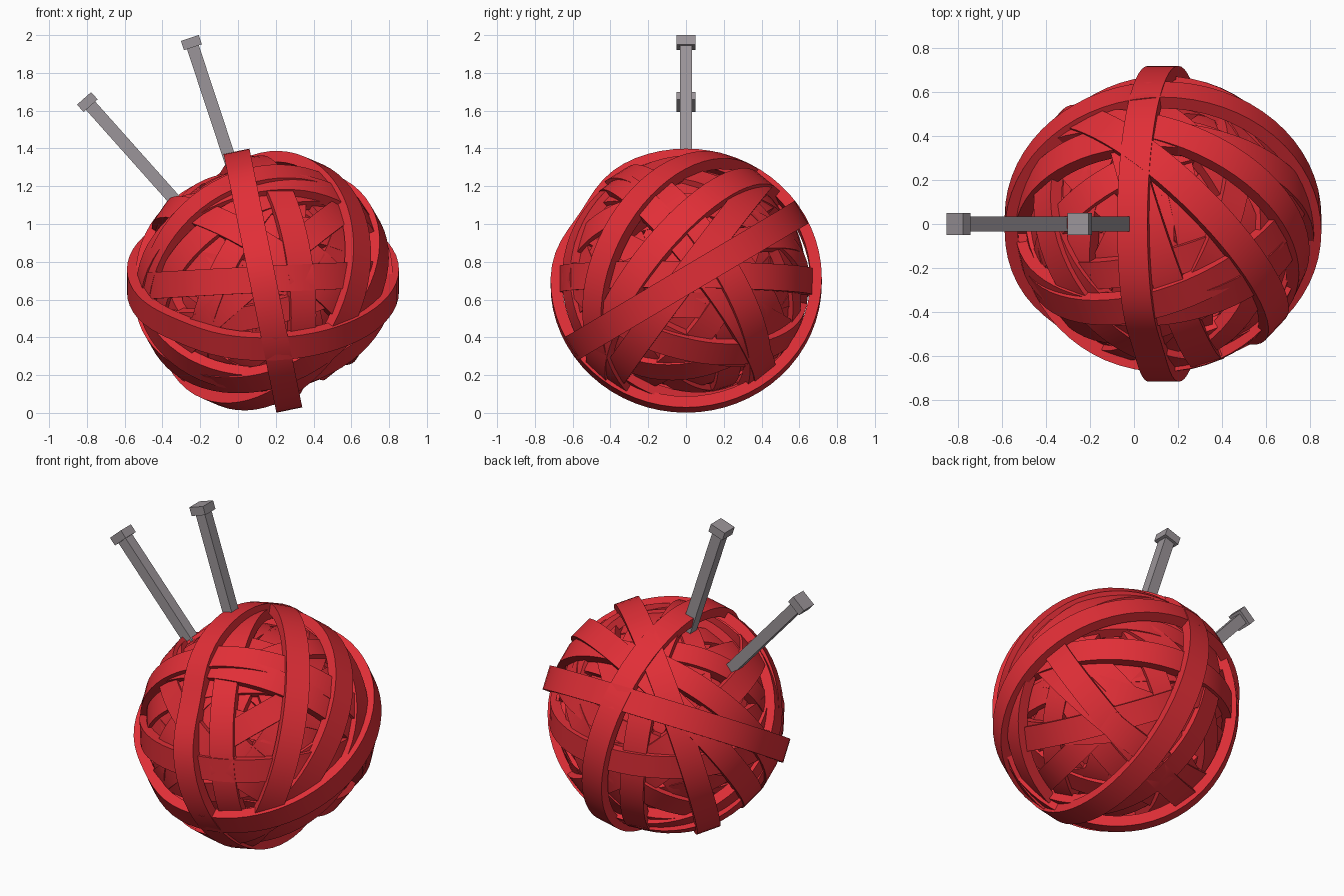
import bpy, bmesh, math, random
from mathutils import Vector

if "Cube" in bpy.data.objects:
    bpy.data.objects.remove(bpy.data.objects["Cube"])

random.seed(7)
CENTRE = Vector((0.132, 0, 0.7))

red = bpy.data.materials.new("red_yarn")
red.diffuse_color = (0.75, 0.028, 0.038, 1)
red.use_nodes = True
red.node_tree.nodes["Principled BSDF"].inputs["Base Color"].default_value = red.diffuse_color
grey = bpy.data.materials.new("grey_metal")
grey.diffuse_color = (0.33, 0.30, 0.32, 1)
grey.use_nodes = True
grey.node_tree.nodes["Principled BSDF"].inputs["Base Color"].default_value = grey.diffuse_color


def finish(bm, name, mat, smooth=False):
    bmesh.ops.recalc_face_normals(bm, faces=bm.faces)
    me = bpy.data.meshes.new(name)
    bm.to_mesh(me)
    bm.free()
    me.materials.append(mat)
    ob = bpy.data.objects.new(name, me)
    bpy.context.collection.objects.link(ob)
    if smooth:
        bpy.ops.object.select_all(action='DESELECT')
        bpy.context.view_layer.objects.active = ob
        ob.select_set(True)
        bpy.ops.object.shade_smooth_by_angle(angle=math.radians(35))
    return ob


def band(name, normal, radius, width=0.14, thick=0.06, wave=0.008, lobes=3,
         phase=0.0, dip=(0, 0), seg=64):
    """Closed flat strand wound round the ball, in the plane of the given normal.
    dip = (angle in degrees, depth) of one spot where the strand sags inward."""
    n = Vector(normal).normalized()
    u = n.cross(Vector((0, 0, 1))).normalized()
    v = n.cross(u)
    bm = bmesh.new()
    rings = []
    for i in range(seg):
        t = math.tau * i / seg
        d = u * math.cos(t) + v * math.sin(t)
        off = (math.degrees(t) - dip[0] + 180) % 360 - 180
        r = radius + wave * math.cos(lobes * t + phase) - dip[1] * math.exp(-(off / 18) ** 2)
        rings.append([bm.verts.new(CENTRE + d * a + n * b) for a, b in (
            (r, -width / 2), (r, width / 2), (r - thick, width / 2), (r - thick, -width / 2))])
    for i in range(seg):
        a, b = rings[i], rings[(i + 1) % seg]
        for k in range(4):
            j = (k + 1) % 4
            bm.faces.new((a[k], a[j], b[j], b[k]))
    return finish(bm, name, red, True)


# Outer strands: plane normal, outer radius, wave, lobes, dip
outer = [
    ((0.98, 0, 0.2), 0.709, 0.010, 2, (-32, 0.05)),
    ((0, -0.51, 0.86), 0.716, 0.004, 2, (50, 0.025)),
    ((0.66, 0.70, -0.28), 0.695, 0.006, 3, (0, 0)),
    ((-0.35, -0.73, 0.60), 0.69, 0.008, 3, (0, 0)),
    ((0.02, 0.80, -0.60), 0.68, 0.008, 3, (0, 0)),
    ((-0.32, 0.80, 0.50), 0.67, 0.008, 3, (0, 0)),
    ((0.17, -0.77, -0.60), 0.66, 0.008, 3, (0, 0)),
    ((-0.05, 0.01, 1.00), 0.665, 0.008, 2, (0, 0)),
    ((0.55, 0.25, 0.80), 0.65, 0.008, 3, (0, 0)),
    ((-0.64, 0.05, 0.76), 0.64, 0.008, 3, (0, 0)),
    ((0.92, 0.30, 0.10), 0.66, 0.008, 3, (0, 0)),
]
for i, (n, r, wv, lobes, dip) in enumerate(outer):
    band(f"outer_strand_{i + 1}", n, r, wave=wv, lobes=lobes, dip=dip)

# Inner strands: normals spread evenly over a hemisphere, buried at varied depth
COUNT = 22
for i in range(COUNT):
    z = (i + 0.5) / COUNT
    a = i * 2.39996
    s = math.sqrt(1 - z * z)
    band(f"inner_strand_{i + 1}", (s * math.cos(a), s * math.sin(a), z),
         random.uniform(0.55, 0.65), width=random.uniform(0.12, 0.15),
         phase=random.uniform(0, 6))

# Core of the ball
bm = bmesh.new()
bmesh.ops.create_uvsphere(bm, u_segments=48, v_segments=24, radius=0.54)
bmesh.ops.translate(bm, verts=bm.verts, vec=CENTRE)
finish(bm, "ball_core", red, True)


def bar(name, start, end, width):
    """Square bar between two points in the y = 0 plane."""
    p, q = Vector(start), Vector(end)
    d = (q - p).normalized()
    side = Vector((0, 1, 0))
    up = d.cross(side)
    bm = bmesh.new()
    h = width / 2
    ends = [[bm.verts.new(c + side * a * h + up * b * h) for a, b in
             ((-1, -1), (1, -1), (1, 1), (-1, 1))] for c in (p, q)]
    bm.faces.new(ends[0])
    bm.faces.new(ends[1])
    for k in range(4):
        j = (k + 1) % 4
        bm.faces.new((ends[0][k], ends[0][j], ends[1][j], ends[1][k]))
    finish(bm, name, grey)


# Knitting needles: shaft plus wider square head
for i, (top, toward) in enumerate((((-0.815, 0, 1.665), (-0.36, 0, 1.155)),
                                   ((-0.255, 0, 1.985), (-0.055, 0, 1.38)))):
    top = Vector(top)
    d = (Vector(toward) - top).normalized()
    bar(f"needle_shaft_{i + 1}", top + d * 0.05, top + d * 1.1, 0.066)
    bar(f"needle_head_{i + 1}", top, top + d * 0.052, 0.1)
